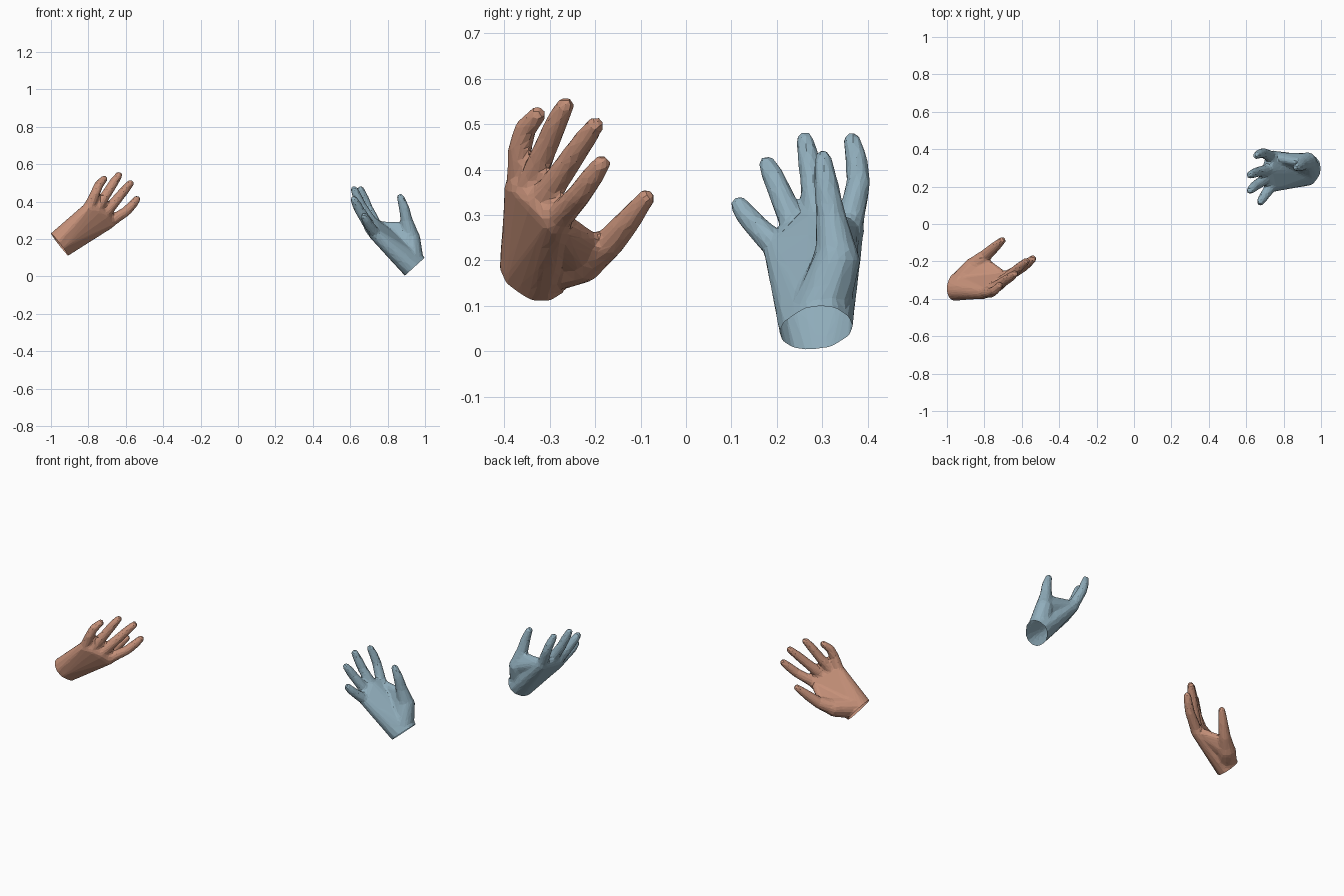
import bpy, bmesh
from mathutils import Vector

if "Cube" in bpy.data.objects:
    bpy.data.objects.remove(bpy.data.objects["Cube"])

FINGER_R = (0.032, 0.027, 0.025, 0.020)
THUMB_R = (0.050, 0.034, 0.028, 0.020)


def hull(target, balls):
    """Add the convex hull of some (centre, radius) balls to the target bmesh."""
    bm = bmesh.new()
    for c, r in balls:
        res = bmesh.ops.create_icosphere(bm, subdivisions=2, radius=r)
        bmesh.ops.translate(bm, verts=res["verts"], vec=Vector(c))
    bmesh.ops.delete(bm, geom=list(bm.faces) + list(bm.edges), context='EDGES_FACES')
    bmesh.ops.convex_hull(bm, input=list(bm.verts))
    bmesh.ops.delete(bm, geom=[v for v in bm.verts if not v.link_faces], context='VERTS')
    bmesh.ops.recalc_face_normals(bm, faces=list(bm.faces))
    tmp = bpy.data.meshes.new("tmp")
    bm.to_mesh(tmp)
    bm.free()
    target.from_mesh(tmp)
    bpy.data.meshes.remove(tmp)


def make_hand(name, color, wrist, axis, oval, fingers, thumb):
    wrist, axis, oval = Vector(wrist), Vector(axis).normalized(), Vector(oval)
    thumb = [Vector(p) for p in thumb]
    bm = bmesh.new()
    # fingers and thumb: chains of tapered capsules
    for pts, radii in [(f, FINGER_R) for f in fingers] + [(thumb, THUMB_R)]:
        for i in range(3):
            hull(bm, [(pts[i], radii[i]), (pts[i + 1], radii[i + 1])])
    # palm, from beyond the wrist cut to the knuckles
    cuff = [(wrist - axis * 0.06 + oval * s, 0.066) for s in (-1, 1)]
    cuff += [(wrist + axis * 0.02 + oval * s, 0.066) for s in (-1, 1)]
    hull(bm, cuff + [(f[0], 0.035) for f in fingers])
    # ball of the thumb, and web towards the index knuckle
    hull(bm, [(wrist + axis * 0.02, 0.066), (thumb[0], 0.052)])
    hull(bm, [(wrist + axis * 0.06, 0.05), (thumb[0], 0.046),
              (thumb[0].lerp(thumb[1], 0.7), 0.022), (fingers[3][0], 0.026)])
    mesh = bpy.data.meshes.new(name)
    bm.to_mesh(mesh)
    bm.free()
    ob = bpy.data.objects.new(name, mesh)
    bpy.context.collection.objects.link(ob)

    # fuse into one skin, then reduce to flat facets
    m = ob.modifiers.new("fuse", 'REMESH')
    m.mode = 'VOXEL'
    m.voxel_size = 0.008
    m = ob.modifiers.new("soften", 'SMOOTH')
    m.factor = 0.5
    m.iterations = 4
    m = ob.modifiers.new("facets", 'DECIMATE')
    m.ratio = 0.09
    dg = bpy.context.evaluated_depsgraph_get()
    baked = bpy.data.meshes.new_from_object(ob.evaluated_get(dg))
    ob.modifiers.clear()

    # open wrist cut
    bm = bmesh.new()
    bm.from_mesh(baked)
    bmesh.ops.bisect_plane(bm, geom=list(bm.verts) + list(bm.edges) + list(bm.faces),
                           plane_co=wrist, plane_no=axis, clear_inner=True)
    for f in bm.faces:
        f.smooth = False
    bm.to_mesh(baked)
    bm.free()
    ob.data = baked
    bpy.data.meshes.remove(mesh)
    baked.name = name
    mat = bpy.data.materials.new(name + "_colour")
    mat.diffuse_color = color
    mat.use_nodes = True
    mat.node_tree.nodes["Principled BSDF"].inputs["Base Color"].default_value = mat.diffuse_color
    baked.materials.clear()
    baked.materials.append(mat)


# fingers run little, ring, middle, index; each from knuckle to tip
make_hand("brown_hand", (0.56, 0.28, 0.19, 1),
          (-0.955, -0.335, 0.172), (0.78, 0.06, 0.62), (-0.005, -0.009, 0.006),
          [[(-0.80, -0.365, 0.36), (-0.765, -0.367, 0.44), (-0.745, -0.355, 0.488), (-0.717, -0.328, 0.52)],
           [(-0.765, -0.35, 0.35), (-0.70, -0.31, 0.445), (-0.662, -0.285, 0.505), (-0.637, -0.266, 0.541)],
           [(-0.72, -0.32, 0.325), (-0.64, -0.255, 0.42), (-0.605, -0.225, 0.463), (-0.576, -0.20, 0.497)],
           [(-0.69, -0.285, 0.288), (-0.598, -0.233, 0.347), (-0.563, -0.206, 0.385), (-0.540, -0.186, 0.413)]],
          [(-0.86, -0.23, 0.20), (-0.795, -0.17, 0.237), (-0.745, -0.125, 0.29), (-0.705, -0.088, 0.337)])

make_hand("blue_hand", (0.28, 0.42, 0.50, 1),
          (0.945, 0.288, 0.052), (-0.67, 0.0, 0.74), (0.006, 0.009, 0.005),
          [[(0.735, 0.205, 0.225), (0.70, 0.155, 0.275), (0.686, 0.133, 0.30), (0.675, 0.117, 0.322)],
           [(0.71, 0.245, 0.26), (0.652, 0.207, 0.35), (0.634, 0.192, 0.385), (0.620, 0.179, 0.411)],
           [(0.72, 0.29, 0.28), (0.660, 0.278, 0.375), (0.638, 0.27, 0.425), (0.621, 0.262, 0.464)],
           [(0.738, 0.358, 0.27), (0.692, 0.38, 0.37), (0.673, 0.376, 0.42), (0.655, 0.366, 0.463)]],
          [(0.925, 0.333, 0.20), (0.902, 0.32, 0.295), (0.888, 0.309, 0.365), (0.868, 0.302, 0.423)])
